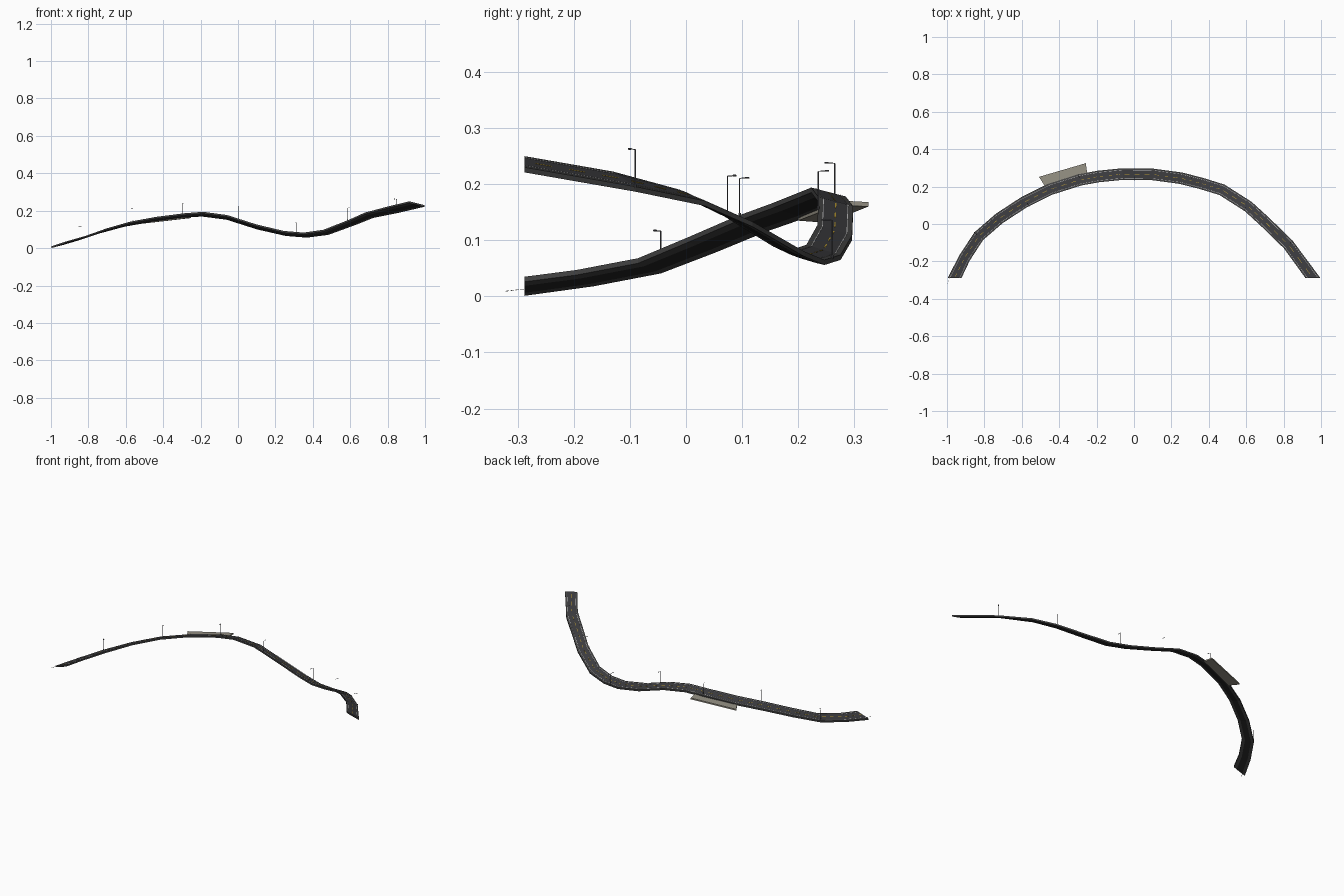
import bpy, bmesh, math
from mathutils import Vector

if "Cube" in bpy.data.objects:
    bpy.data.objects.remove(bpy.data.objects["Cube"])

# Road centre stations: x, y, z, bank (rise of inner edge over half the width)
ST = [(-.959, -.288, .0225, .0125), (-.905, -.18, .037, .010), (-.83, -.065, .059, .009),
      (-.72, .03, .097, .009), (-.59, .115, .133, .009), (-.45, .185, .158, .009),
      (-.29, .236, .179, .008), (-.19, .254, .186, .008), (-.06, .267, .169, .008),
      (.10, .265, .118, .009), (.25, .245, .083, .009), (.36, .217, .074, .009),
      (.47, .183, .089, .009), (.61, .094, .142, .009), (.70, .012, .180, .010),
      (.825, -.11, .209, .0135), (.956, -.288, .240, .010)]
HALF = .031
N = len(ST) - 1


def mat(name, c):
    m = bpy.data.materials.new(name)
    m.diffuse_color = (*c, 1)
    m.use_nodes = True
    m.node_tree.nodes["Principled BSDF"].inputs["Base Color"].default_value = m.diffuse_color
    return m


ASPHALT = mat("asphalt", (.045, .045, .05))
SHOULDER = mat("shoulder", (.06, .06, .06))
BASE = mat("underside", (.02, .02, .02))
WHITE = mat("white_paint", (.6, .6, .6))
YELLOW = mat("yellow_paint", (.5, .33, .03))
STONE = mat("stone", (.30, .28, .23))
METAL = mat("metal", (.10, .10, .11))


def side(i):
    """Vector across the road at a station, towards the outside of the bend."""
    if i == 0:
        return Vector((-.037, 0, -ST[i][3]))
    if i == N:
        return Vector((.040, 0, -ST[i][3]))
    p, q = Vector(ST[i - 1][:2]), Vector(ST[i + 1][:2])
    d = (q - p).normalized()
    return Vector((-d.y * HALF, d.x * HALF, -ST[i][3]))


def at(s, u, h=0):
    """Point at station s, u across (-1 inner, 1 outer), h above the surface."""
    i = min(int(s), N - 1)
    f = s - i
    c = Vector(ST[i][:3]).lerp(Vector(ST[i + 1][:3]), f)
    return c + side(i).lerp(side(i + 1), f) * u + Vector((0, 0, h))


def finish(name, bm, m):
    bmesh.ops.recalc_face_normals(bm, faces=bm.faces)
    me = bpy.data.meshes.new(name)
    bm.to_mesh(me)
    bm.free()
    ob = bpy.data.objects.new(name, me)
    bpy.context.collection.objects.link(ob)
    me.materials.append(m)
    return ob


def sweep(bm, rings):
    """Closed solid through a list of rings."""
    rs = [[bm.verts.new(p) for p in r] for r in rings]
    n = len(rs[0])
    for a, b in zip(rs, rs[1:]):
        for k in range(n):
            bm.faces.new((a[k], a[(k + 1) % n], b[(k + 1) % n], b[k]))
    bm.faces.new(rs[0])
    bm.faces.new(rs[-1][::-1])


def strip(bm, s0, s1, u0, u1, top, bottom):
    ss = [s0] + [i for i in range(N + 1) if s0 < i < s1] + [s1]
    sweep(bm, [[at(s, u0, top), at(s, u1, top), at(s, u1, bottom), at(s, u0, bottom)] for s in ss])


def rod(bm, a, b, r, sides=6):
    d = (b - a).normalized()
    e = d.orthogonal().normalized()
    f = d.cross(e)
    ang = [2 * math.pi * k / sides for k in range(sides)]
    sweep(bm, [[p + (e * math.cos(t) + f * math.sin(t)) * r for t in ang] for p in (a, b)])


# Carriageway, its dark underside and the two shoulders
for name, u0, u1, top, bottom, m in [("carriageway", -.72, .72, 0, -.004, ASPHALT),
                                     ("road_base", -.5, .5, -.004, -.010, BASE)]:
    bm = bmesh.new()
    strip(bm, 0, N, u0, u1, top, bottom)
    finish(name, bm, m)
for name, sg in (("inner_shoulder", -1), ("outer_shoulder", 1)):
    bm = bmesh.new()
    sweep(bm, [[at(s, .72 * sg), at(s, sg), at(s, sg, -.009), at(s, .5 * sg, -.010),
                at(s, .5 * sg, -.004), at(s, .72 * sg, -.004)] for s in range(N + 1)])
    finish(name, bm, SHOULDER)

# Painted lines
bm = bmesh.new()
for sg in (-1, 1):
    strip(bm, 0, N, sg * .68, sg * .72, .0006, -.0005)
finish("edge_lines", bm, WHITE)
bm = bmesh.new()
for k in range(N * 3):
    strip(bm, k / 3 + .06, k / 3 + .22, -.035, .035, .0006, -.0005)
finish("centre_dashes", bm, YELLOW)

# Thin dashes running past the low end of the road
bm = bmesh.new()
a, b = Vector((-.985, -.289, .013)), Vector((-.999, -.324, .009))
for k in range(4):
    rod(bm, a.lerp(b, k / 4), a.lerp(b, k / 4 + .17), .0008, 4)
finish("end_marker_dashes", bm, WHITE)

# Viewing platform beside the road
bm = bmesh.new()
plan = [(-.475, .20, .143), (-.25, .272, .171), (-.258, .325, .168), (-.508, .252, .139)]
sweep(bm, [[Vector(p) + Vector((0, 0, h)) for p in plan] for h in (0, -.008)])
finish("viewing_platform", bm, STONE)

# Street lamps alternating between the outer and inner edge
for k, (s, sg) in enumerate([(2, 1), (4.1, -1), (6, 1), (8.4, -1), (10.5, 1), (12.95, -1), (15, 1)]):
    bm = bmesh.new()
    base = at(s, sg * .98, -.003)
    top = at(s, sg * .98, .066)
    into = at(s, 0, .066) - top
    into.z = 0
    into.normalize()
    rod(bm, base, top, .0012)
    rod(bm, base, base + Vector((0, 0, .007)), .0022)
    tip = top + into * .014 + Vector((0, 0, .001))
    rod(bm, top, tip, .0008)
    rod(bm, tip - into * .002, tip + into * .005, .0017)
    finish("street_lamp_%d" % (k + 1), bm, METAL)
